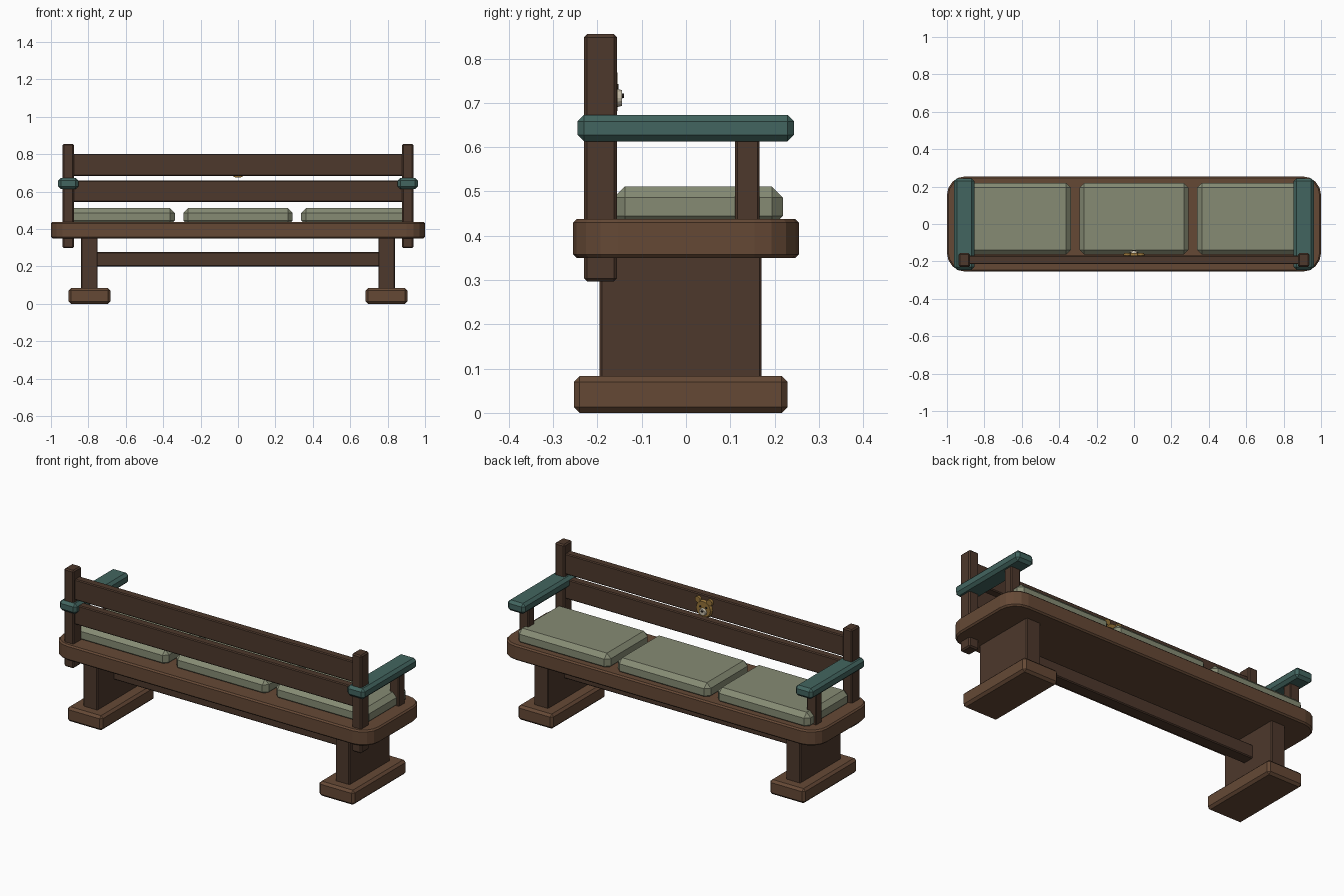
import bpy, bmesh, math
from mathutils import Matrix

if "Cube" in bpy.data.objects:
    bpy.data.objects.remove(bpy.data.objects["Cube"])


def material(name, rgb):
    m = bpy.data.materials.new(name)
    m.diffuse_color = (*rgb, 1)
    m.use_nodes = True
    m.node_tree.nodes["Principled BSDF"].inputs["Base Color"].default_value = m.diffuse_color
    return m


WOOD = material("wood", (0.13, 0.066, 0.036))
DARK = material("dark_wood", (0.075, 0.04, 0.025))
TEAL = material("teal", (0.055, 0.13, 0.115))
SAGE = material("sage_fabric", (0.24, 0.26, 0.175))
GOLD = material("gold", (0.30, 0.17, 0.04))
CREAM = material("cream", (0.60, 0.54, 0.42))
BLACK = material("black", (0.02, 0.015, 0.012))


def finish(bm, name, mat):
    bmesh.ops.recalc_face_normals(bm, faces=bm.faces)
    me = bpy.data.meshes.new(name)
    bm.to_mesh(me)
    bm.free()
    me.materials.append(mat)
    ob = bpy.data.objects.new(name, me)
    bpy.context.collection.objects.link(ob)
    return ob


def box(name, x, y, z, mat, bevel=0.005, corner=0.0):
    """Chamfered box from (min, max) ranges; corner rounds the vertical edges."""
    bm = bmesh.new()
    bmesh.ops.create_cube(bm, size=1)
    for v in bm.verts:
        for i, r in enumerate((x, y, z)):
            v.co[i] = r[0] if v.co[i] < 0 else r[1]
    if corner:
        upright = [e for e in bm.edges
                   if abs(e.verts[0].co.z - e.verts[1].co.z) > 1e-4]
        bmesh.ops.bevel(bm, geom=upright, offset=corner, segments=4,
                        profile=0.5, affect='EDGES')
        sharp = [e for e in bm.edges
                 if abs(e.verts[0].co.z - e.verts[1].co.z) < 1e-4]
    else:
        sharp = bm.edges[:]
    bmesh.ops.bevel(bm, geom=sharp, offset=bevel, segments=1,
                    profile=0.5, affect='EDGES')
    return finish(bm, name, mat)


def pair(name, x, *args, **kw):
    """Same box on both ends of the bench."""
    box(name + "_right", x, *args, **kw)
    box(name + "_left", (-x[1], -x[0]), *args, **kw)


def disc(name, x, z, y, rx, rz, mat, sides=16):
    """Round plate facing +y with a chamfered rim."""
    bm = bmesh.new()
    bmesh.ops.create_cone(bm, cap_ends=True, segments=sides,
                          radius1=1, radius2=1, depth=y[1] - y[0])
    bmesh.ops.rotate(bm, verts=bm.verts, matrix=Matrix.Rotation(math.pi / 2, 3, 'X'))
    for v in bm.verts:
        k = 0.85 if v.co.y > 0 else 1
        v.co = (x + v.co.x * rx * k, v.co.y + (y[0] + y[1]) / 2, z + v.co.z * rz * k)
    return finish(bm, name, mat)


# Base: feet, legs and stretcher
pair("foot", (0.683, 0.905), (-0.253, 0.229), (0, 0.083), WOOD, bevel=0.013)
pair("leg", (0.75, 0.84), (-0.195, 0.171), (0.075, 0.36), DARK)
box("stretcher", (-0.76, 0.76), (-0.045, 0.025), (0.199, 0.276), DARK)

# Seat plank with rounded corners
box("seat", (-1, 1), (-0.255, 0.255), (0.35, 0.438), WOOD, bevel=0.008, corner=0.1)

# Cushions
for i in (-1, 0, 1):
    c = i * 0.63
    box("cushion_%d" % (i + 2), (c - 0.292, c + 0.292), (-0.163, 0.219),
        (0.42, 0.511), SAGE, bevel=0.025)

# Backrest
pair("back_post", (0.877, 0.937), (-0.23, -0.156), (0.297, 0.855), DARK, bevel=0.007)
box("upper_slat", (-0.885, 0.885), (-0.215, -0.168), (0.684, 0.802), DARK)
box("lower_slat", (-0.885, 0.885), (-0.215, -0.168), (0.545, 0.658), DARK)

# Arms
pair("arm_post", (0.877, 0.937), (0.111, 0.166), (0.43, 0.62), DARK)
pair("armrest", (0.853, 0.962), (-0.245, 0.244), (0.613, 0.673), TEAL, bevel=0.015)

# Small bear badge on the backrest
disc("bear_head", 0, 0.725, (-0.172, -0.155), 0.053, 0.051, GOLD, 20)
for s, side in ((-1, "left"), (1, "right")):
    disc("bear_ear_" + side, s * 0.037, 0.77, (-0.172, -0.156), 0.02, 0.02, GOLD, 12)
    disc("bear_eye_" + side, s * 0.019, 0.737, (-0.157, -0.152), 0.006, 0.006, BLACK, 8)
disc("bear_muzzle", 0, 0.711, (-0.157, -0.145), 0.023, 0.021, CREAM)
disc("bear_nose", 0, 0.716, (-0.147, -0.14), 0.008, 0.006, BLACK, 8)
